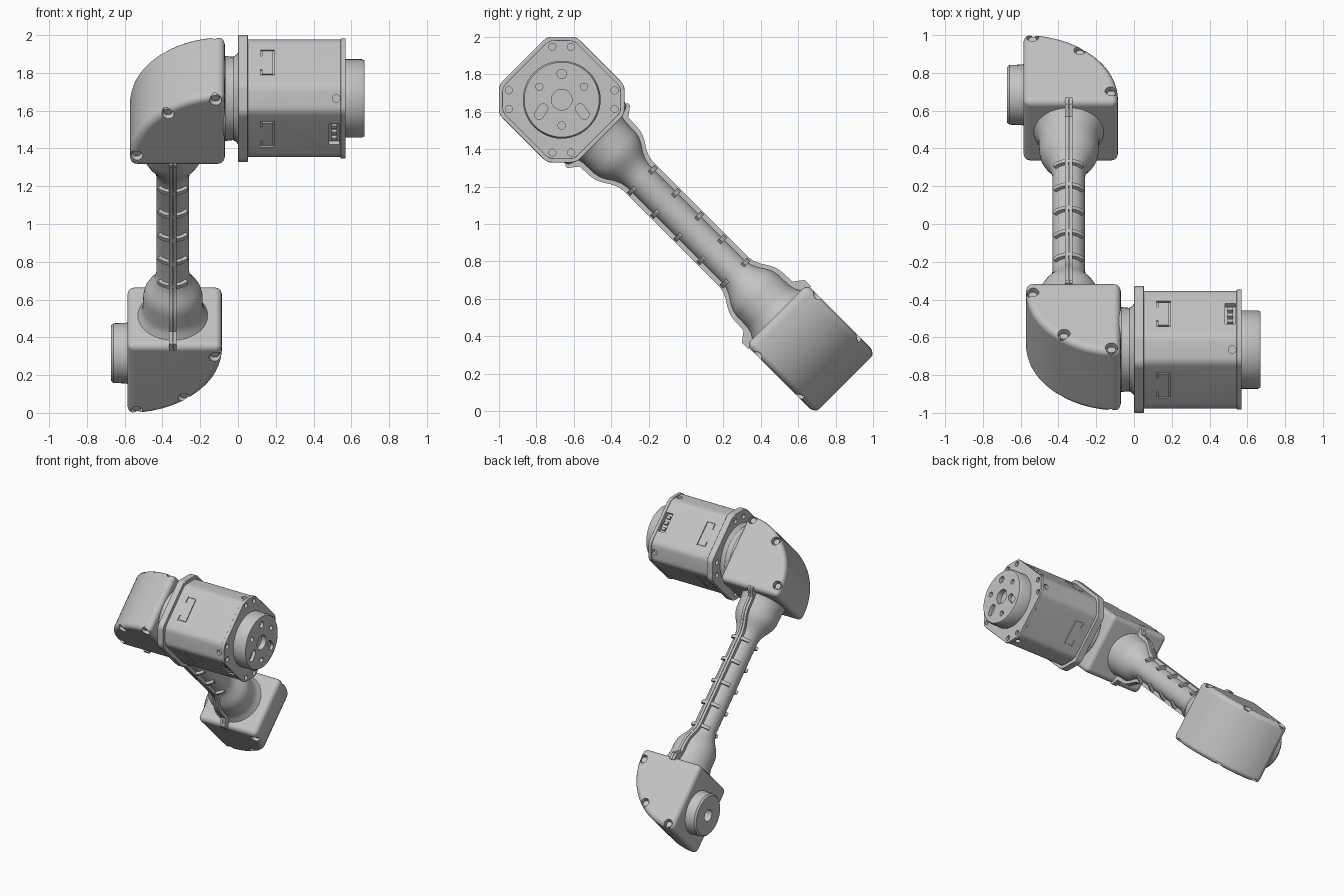
import bpy, bmesh
from math import radians, sin, cos, pi, sqrt
from mathutils import Matrix, Vector

if "Cube" in bpy.data.objects:
    bpy.data.objects.remove(bpy.data.objects["Cube"])

# Working axes: x, u (down along the arm), v (across the arm); the arm leans 45 degrees
LEAN = Matrix.Translation((0, 0, 1)) @ Matrix.Rotation(radians(-45), 4, "X")
ARM_X = -0.345
MOTOR_U, JOINT_U = -0.94, 0.967

# Single colour
GREY = bpy.data.materials.new("light grey")
GREY.use_nodes = True
GREY.diffuse_color = (0.55, 0.55, 0.55, 1)
GREY.node_tree.nodes["Principled BSDF"].inputs["Base Color"].default_value = GREY.diffuse_color


def finish(name, bm, bevel=0, cutter=None):
    bmesh.ops.recalc_face_normals(bm, faces=bm.faces)
    mesh = bpy.data.meshes.new(name)
    bm.to_mesh(mesh)
    bm.free()
    obj = bpy.data.objects.new(name, mesh)
    bpy.context.collection.objects.link(obj)
    obj.matrix_world = LEAN
    mesh.materials.append(GREY)
    bpy.ops.object.select_all(action="DESELECT")
    bpy.context.view_layer.objects.active = obj
    obj.select_set(True)
    if bevel:
        mod = obj.modifiers.new("bevel", "BEVEL")
        mod.width, mod.segments, mod.angle_limit = bevel, 4, radians(30)
        bpy.ops.object.modifier_apply(modifier=mod.name)
    if cutter:
        mod = obj.modifiers.new("cut", "BOOLEAN")
        mod.object, mod.operation, mod.solver = cutter, "DIFFERENCE", "EXACT"
        bpy.ops.object.modifier_apply(modifier=mod.name)
        bpy.data.objects.remove(cutter)
    bpy.ops.object.shade_smooth_by_angle(angle=radians(30))
    if bevel:
        mod = obj.modifiers.new("flat_faces", "WEIGHTED_NORMAL")
        mod.keep_sharp = True
    return obj


def cutter_from(bm):
    obj = finish("cutter", bm)
    obj.hide_render = True
    return obj


def add_prism(bm, pts, axis, lo, hi):
    place = {"x": lambda a, b: (lo, a, b), "u": lambda a, b: (a, lo, b), "v": lambda a, b: (a, b, lo)}[axis]
    face = bm.faces.new([bm.verts.new(place(a, b)) for a, b in pts])
    ext = bmesh.ops.extrude_face_region(bm, geom=[face])["geom"]
    step = Vector([(hi - lo) * (axis == k) for k in "xuv"])
    bmesh.ops.translate(bm, verts=[g for g in ext if isinstance(g, bmesh.types.BMVert)], vec=step)


def add_cyl(bm, center, axis, r, depth, seg=24):
    mat = Matrix.Translation(center) @ Vector(axis).to_track_quat("Z", "Y").to_matrix().to_4x4()
    bmesh.ops.create_cone(bm, cap_ends=True, segments=seg, radius1=r, radius2=r, depth=depth, matrix=mat)


def add_box(bm, center, size):
    bmesh.ops.create_cube(bm, size=1, matrix=Matrix.Translation(center) @ Matrix.Diagonal((*size, 1)))


def lathe(name, profile, axis, origin, cutter=None):
    # profile holds (distance along axis, radius), closed onto the axis
    bm = bmesh.new()
    pts = [(profile[0][0], 0)] + profile + [(profile[-1][0], 0)]
    place = (lambda t, r: (t, 0, r)) if axis == "x" else (lambda t, r: (0, t, r))
    vs = [bm.verts.new(Vector(place(t, r)) + Vector(origin)) for t, r in pts]
    es = [bm.edges.new(p) for p in zip(vs, vs[1:])]
    direction = (1, 0, 0) if axis == "x" else (0, 1, 0)
    bmesh.ops.spin(bm, geom=vs + es, cent=origin, axis=direction, angle=2 * pi, steps=48)
    bmesh.ops.remove_doubles(bm, verts=bm.verts, dist=1e-5)
    return finish(name, bm, cutter=cutter)


# Arm tube with a flared bulge at each end
half = [(0.36, 0.086), (0.40, 0.094), (0.435, 0.11), (0.47, 0.133), (0.505, 0.15), (0.54, 0.157),
        (0.62, 0.159), (0.66, 0.168), (0.70, 0.195)]
tube = [(-u, r) for u, r in reversed(half)] + half
lathe("arm_tube", tube, "u", (ARM_X, 0, 0))

# Twin seam ribs following the tube outline
outline = [(-0.68, 0.237), (-0.66, 0.237), (-0.62, 0.185)] + [(u, r + 0.024) for u, r in tube if abs(u) < 0.6]
outline += [(0.62, 0.185), (0.66, 0.237), (0.71, 0.237)]
outline += [(u, -v) for u, v in reversed(outline)]
bm = bmesh.new()
for side in (-1, 1):
    x = ARM_X + side * 0.011
    add_prism(bm, outline, "x", x - 0.0095, x + 0.0095)
finish("seam_ribs", bm)

# Curved clips across the ribs
bm = bmesh.new()
angles = [radians(a) for a in range(-50, 51, 10)]
for i in range(5):
    u = -0.33 + i * 0.175
    for side in (-1, 1):
        arc = [(ARM_X + r * sin(a), side * r * cos(a))
               for r, seq in ((0.106, angles), (0.078, angles[::-1])) for a in seq]
        add_prism(bm, arc, "u", u - 0.012, u + 0.012)
finish("arm_clips", bm)


# Elbow housings: quarter-round blocks with notched screws
def housing(name, flat_x, round_x, sign, base, depth):
    width, start = round_x - flat_x, base + 0.05
    pts = [(flat_x, sign * base)]
    for i in range(19):
        a = pi / 2 * i / 18
        pts.append((flat_x + width * sin(a), sign * (start + depth * cos(a))))
    pts.append((round_x, sign * base))
    bm, cut, screws = bmesh.new(), bmesh.new(), bmesh.new()
    add_prism(bm, pts, "v", -0.23, 0.23)
    for deg in (6, 40, 86):
        a = radians(deg)
        x = flat_x + width * 0.93 * sin(a)
        u = sign * (start + depth * 0.93 * cos(a))
        for side in (-1, 1):
            add_cyl(cut, (x, u, side * 0.23), (0, 0, 1), 0.032, 0.08)
            add_cyl(screws, (x, u, side * 0.195), (0, 0, 1), 0.022, 0.03)
    finish(name, bm, 0.036, cutter_from(cut))
    finish(name + "_screws", screws)


housing("upper_housing", -0.07, -0.572, -1, 0.66, 0.478)
housing("lower_housing", -0.585, -0.085, 1, 0.685, 0.47)

# Lower joint boss with a centre hole
cut = bmesh.new()
add_cyl(cut, (-0.67, JOINT_U, 0), (1, 0, 0), 0.045, 0.12)
lathe("joint_boss", [(-0.672, 0.147), (-0.66, 0.158), (-0.60, 0.16), (-0.57, 0.165)], "x", (0, JOINT_U, 0), cutter_from(cut))

# Waisted neck between upper housing and motor
lathe("motor_neck", [(-0.09, 0.215), (-0.066, 0.226), (-0.045, 0.222), (-0.025, 0.221), (-0.01, 0.23), (0.004, 0.247)],
      "x", (0, MOTOR_U, 0))


def octagon(h, corner, soft=0.028):
    # Square of half side h, its corners cut at the given distance and then rounded
    k = corner * sqrt(2) - h
    quarter = [Vector((h, -k)), Vector((h, k))]
    ring = [Matrix.Rotation(i * pi / 2, 2) @ p for i in range(4) for p in quarter]
    pts = []
    for i, p in enumerate(ring):
        a = p + (ring[i - 1] - p).normalized() * soft
        b = p + (ring[(i + 1) % 8] - p).normalized() * soft
        for j in range(5):
            t = j / 4
            q = a * (1 - t) ** 2 + p * 2 * t * (1 - t) + b * t ** 2
            pts.append((MOTOR_U + q.x, q.y))
    return pts


def corner_holes(x):
    # A pair of bolt holes on each cut corner
    bm = bmesh.new()
    for i in range(4):
        for da in (-10, 10):
            a = radians(45 + 90 * i + da)
            add_cyl(bm, (x, MOTOR_U + 0.287 * cos(a), 0.287 * sin(a)), (1, 0, 0), 0.019, 0.04, 16)
    return cutter_from(bm)


# Motor mounting flange and end cap
for name, h, corner, lo, hi, hole_x in (("motor_flange", 0.293, 0.336, 0.0, 0.052, 0.0),
                                        ("motor_end_cap", 0.272, 0.318, 0.543, 0.57, 0.57)):
    bm = bmesh.new()
    add_prism(bm, octagon(h, corner), "x", lo, hi)
    finish(name, bm, 0.005, corner_holes(hole_x))

# Motor body with clip grooves, sockets and corner holes
clip = [(0.194, 0.094), (0.119, 0.094), (0.119, 0.05), (0.127, 0.05), (0.127, 0.086), (0.186, 0.086)]
clip += [(x, -u) for x, u in reversed(clip)]
bm, cut, pins = bmesh.new(), bmesh.new(), bmesh.new()
add_prism(bm, octagon(0.268, 0.311), "x", 0.04, 0.55)
for i in range(4):
    face = bmesh.new()
    add_prism(face, clip, "v", 0.26, 0.28)
    add_cyl(face, (0.52, 0.22, 0.22), (0, 1, 1), 0.02, 0.05, 16)
    if i % 2 == 0:
        add_box(face, (0.51, 0, 0.268), (0.056, 0.15, 0.05))
    bmesh.ops.recalc_face_normals(face, faces=face.faces)
    face.transform(Matrix.Translation((0, MOTOR_U, 0)) @ Matrix.Rotation(i * pi / 2, 4, "X"))
    tmp = bpy.data.meshes.new("face")
    face.to_mesh(tmp)
    face.free()
    cut.from_mesh(tmp)
    bpy.data.meshes.remove(tmp)
for side in (-1, 1):
    for du in (-0.045, 0, 0.045):
        add_box(pins, (0.51, MOTOR_U + du, side * 0.25), (0.03, 0.022, 0.026))
finish("motor_body", bm, 0, cutter_from(cut))
finish("socket_pins", pins)

# Output disc with centre bore, bolt holes and two slanted slots
cut = bmesh.new()
add_cyl(cut, (0.67, MOTOR_U, 0), (1, 0, 0), 0.055, 0.08, 32)


def disc_point(deg, r):
    # Angle measured from world up, around the motor axis
    a = radians(deg + 45)
    return Vector((0.67, MOTOR_U - r * sin(a), r * cos(a)))


for deg, r in ((0, 0.025), (60, 0.019), (180, 0.02), (300, 0.019)):
    add_cyl(cut, disc_point(deg, 0.138), (1, 0, 0), r, 0.05, 20)
for deg, tilt in ((120, 145), (240, 215)):
    slot = []
    for shift, first in ((0.02, -90), (-0.02, 90)):
        center = disc_point(deg, 0.127) + disc_point(tilt, shift) - disc_point(tilt, 0)
        for k in range(9):
            a = radians(tilt + 45 + first + k * 22.5)
            slot.append((center.y - 0.025 * sin(a), center.z + 0.025 * cos(a)))
    add_prism(cut, slot, "x", 0.645, 0.70)
lathe("output_disc", [(0.56, 0.208), (0.655, 0.208), (0.67, 0.2)], "x", (0, MOTOR_U, 0), cutter_from(cut))
